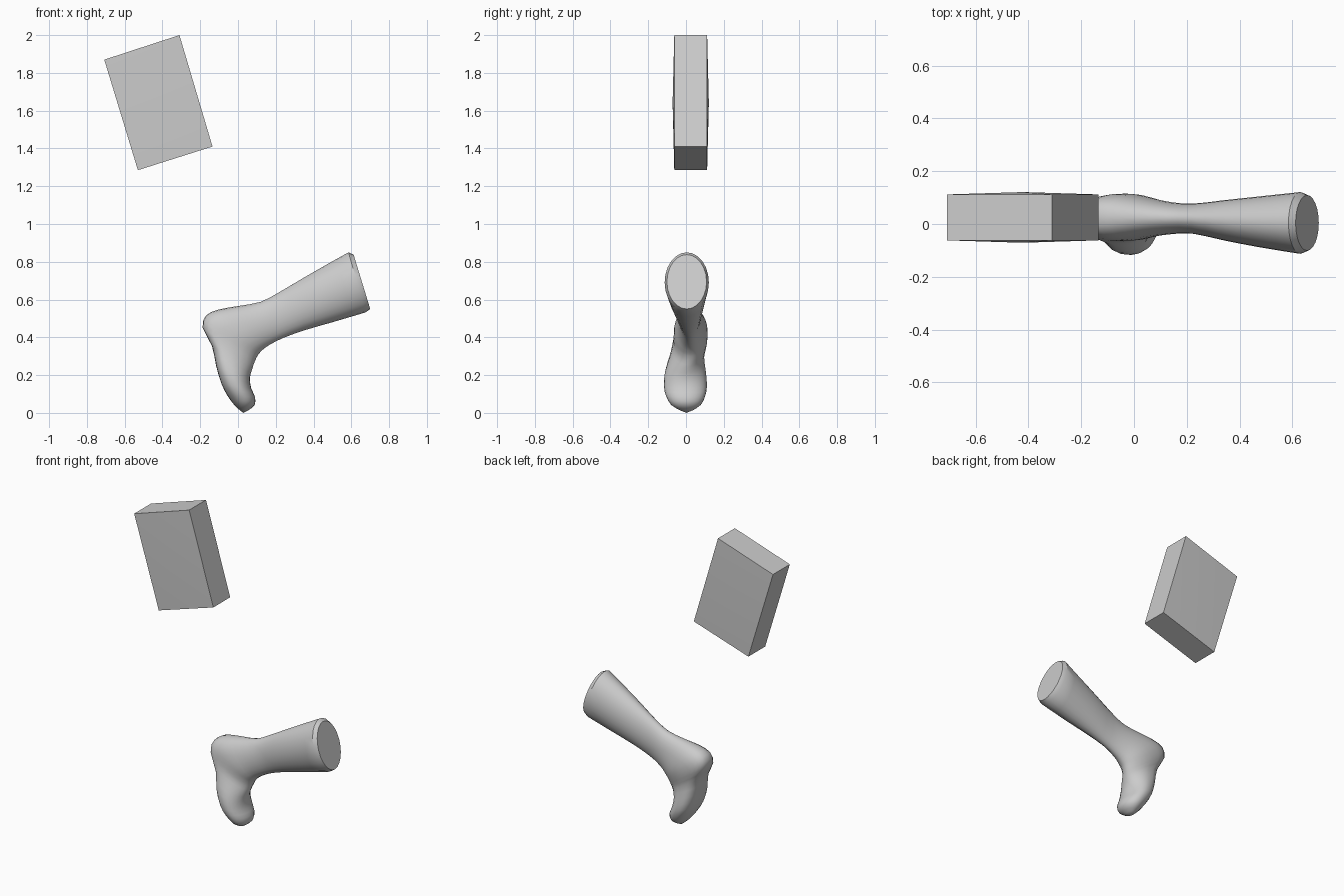
import bpy, bmesh, math
from mathutils import Vector

if "Cube" in bpy.data.objects:
    bpy.data.objects.remove(bpy.data.objects["Cube"])


def make_object(name, bm, angle):
    bmesh.ops.recalc_face_normals(bm, faces=bm.faces)
    mesh = bpy.data.meshes.new(name)
    bm.to_mesh(mesh)
    bm.free()
    obj = bpy.data.objects.new(name, mesh)
    bpy.context.collection.objects.link(obj)
    bpy.ops.object.select_all(action='DESELECT')
    bpy.context.view_layer.objects.active = obj
    obj.select_set(True)
    bpy.ops.object.shade_smooth_by_angle(angle=math.radians(angle))
    return obj


def smooth_rows(rows, steps):
    """Catmull-Rom interpolation of the section table."""
    out = []
    last = len(rows) - 1
    for i in range(last):
        p = [rows[max(0, min(last, i + k))] for k in (-1, 0, 1, 2)]
        for s in range(steps):
            t = s / steps
            out.append([0.5 * (2 * b + (c - a) * t + (2 * a - 5 * b + 4 * c - d) * t * t
                               + (3 * b - a - 3 * c + d) * t ** 3)
                        for a, b, c, d in zip(*p)])
    out.append(rows[-1])
    return out


def add_ring(bm, row, sides=24):
    ax, az, bx, bz, cy, hw, power = row
    a, b = Vector((ax, cy, az)), Vector((bx, cy, bz))
    mid, half = (a + b) / 2, (a - b) / 2
    ring = []
    for k in range(sides):
        t = 2 * math.pi * k / sides
        c, s = math.cos(t), math.sin(t)
        e = power if c > 0 else 1.0      # calf / sole side may be flatter
        u = math.copysign(abs(c) ** e, c)
        v = math.copysign(abs(s) ** e, s)
        ring.append(bm.verts.new(mid + half * u + Vector((0, hw * v, 0))))
    return ring


# Foot and lower leg: calf/sole point, shin/instep point, y centre, half width, squareness
sections = [
    (.585, .850, .675, .532, .004, .117, 1),
    (.460, .780, .500, .480, .008, .097, 1),
    (.330, .705, .350, .437, .014, .076, 1),
    (.215, .637, .235, .395, .020, .057, 1),
    (.120, .588, .170, .362, .022, .060, 1),
    (.010, .567, .135, .338, .024, .072, .95),
    (-.100, .548, .115, .318, .025, .086, .85),
    (-.170, .515, .102, .300, .025, .090, .75),
    (-.187, .450, .088, .270, .020, .088, .7),
    (-.138, .355, .076, .235, .006, .090, .7),
    (-.116, .250, .063, .185, -.003, .108, .75),
    (-.088, .155, .070, .130, -.003, .114, .8),
    (-.055, .090, .090, .085, -.002, .103, .9),
    (-.020, .042, .088, .042, .000, .078, 1),
    (.010, .014, .055, .014, .002, .035, 1),
]
bm = bmesh.new()
rims = [add_ring(bm, (.612, .838, .700, .550, .004, .105, 1))]   # rounded cut edge
rims += [add_ring(bm, r) for r in smooth_rows(sections, 2)]
for r0, r1 in zip(rims, rims[1:]):
    for k in range(len(r0)):
        n = (k + 1) % len(r0)
        bm.faces.new((r0[k], r0[n], r1[n], r1[k]))
bm.faces.new(rims[0])
# toe tip
tip = bm.verts.new((.028, .002, .0))
for k in range(len(rims[-1])):
    bm.faces.new((rims[-1][k], rims[-1][(k + 1) % len(rims[-1])], tip))
make_object("foot_and_leg", bm, 35)

# Tilted slab with gently swollen front and back faces
corners = [Vector(c) for c in ((-.530, 1.285), (-.135, 1.41), (-.31, 2.0), (-.708, 1.87))]
center = sum(corners, Vector((0, 0))) / 4
bm = bmesh.new()
loops = []
for y in (-.062, .112):
    loops.append([bm.verts.new((c.x, y, c.y)) for c in corners])
for k in range(4):
    n = (k + 1) % 4
    bm.faces.new((loops[0][k], loops[0][n], loops[1][n], loops[1][k]))
for loop, y in zip(loops, (-.071, .121)):
    peak = bm.verts.new((center.x, y, center.y))
    for k in range(4):
        bm.faces.new((loop[k], loop[(k + 1) % 4], peak))
make_object("slab", bm, 30)
